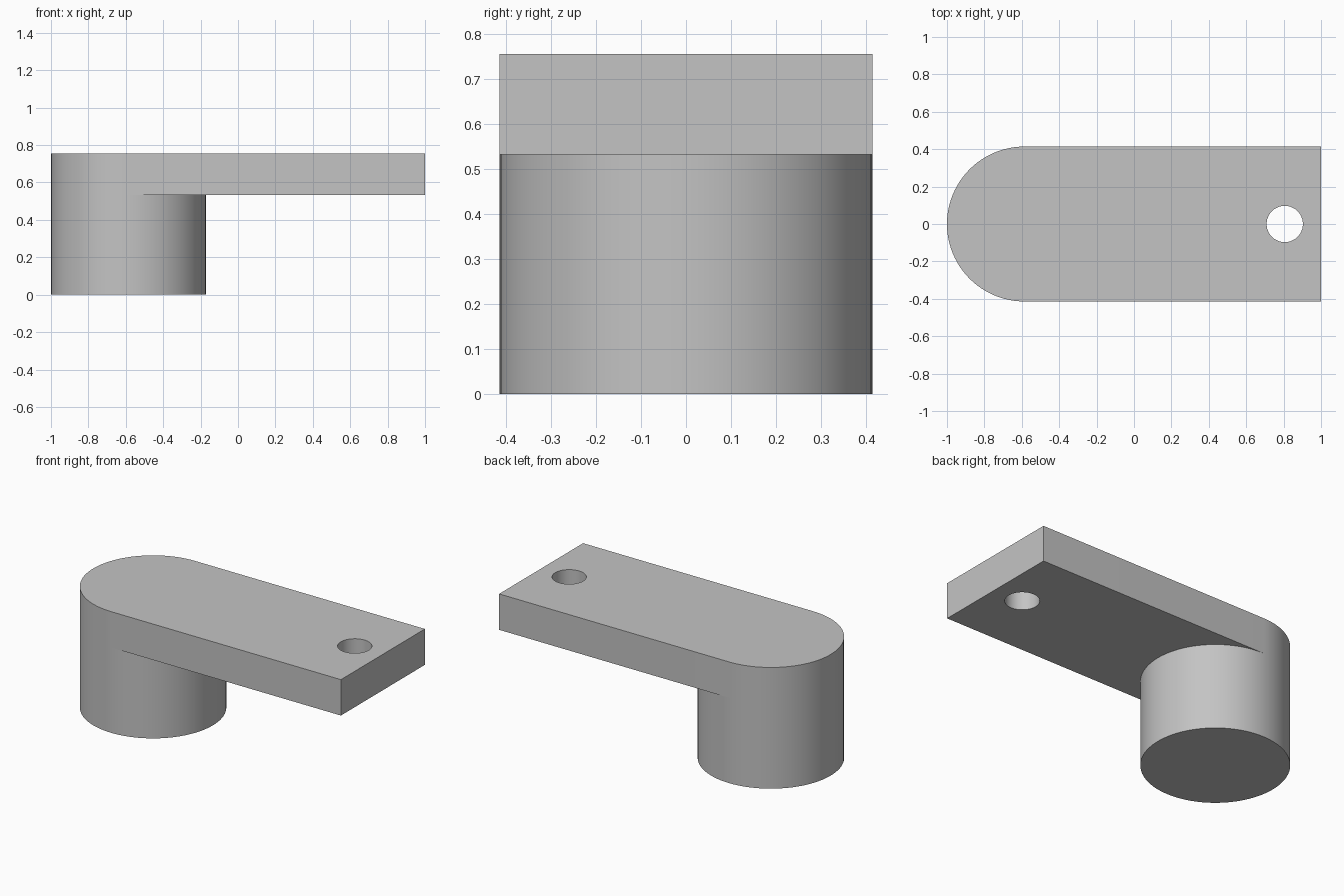
import bpy, bmesh
from math import pi, cos, sin, radians

if "Cube" in bpy.data.objects:
    bpy.data.objects.remove(bpy.data.objects["Cube"], do_unlink=True)

RADIUS, CENTRE_X = 0.414, -0.586      # round end and post
ARM_BOTTOM, TOP = 0.532, 0.756
HOLE_RADIUS, HOLE_X = 0.097, 0.806

grey = bpy.data.materials.new("plain grey")
grey.use_nodes = True
colour = (0.55, 0.55, 0.55, 1)
grey.diffuse_color = colour
grey.node_tree.nodes["Principled BSDF"].inputs["Base Color"].default_value = colour


def arc(x, radius, start, end, steps):
    """Points along an arc centred on (x, 0)."""
    angles = [start + (end - start) * i / steps for i in range(steps + 1)]
    return [(x + radius * cos(a), radius * sin(a)) for a in angles]


def plate(name, outlines, bottom, top):
    """Extrude closed outlines; an inner outline becomes a hole."""
    curve = bpy.data.curves.new(name, "CURVE")
    curve.dimensions = "2D"
    curve.fill_mode = "BOTH"
    curve.extrude = (top - bottom) / 2
    for points in outlines:
        spline = curve.splines.new("POLY")
        spline.points.add(len(points) - 1)
        for p, (x, y) in zip(spline.points, points):
            p.co = (x, y, 0, 1)
        spline.use_cyclic_u = True
    obj = bpy.data.objects.new(name, curve)
    obj.location.z = (bottom + top) / 2
    bpy.context.collection.objects.link(obj)
    bpy.ops.object.select_all(action="DESELECT")
    obj.select_set(True)
    bpy.context.view_layer.objects.active = obj
    bpy.ops.object.convert(target="MESH")
    obj = bpy.context.object
    # Weld caps to sides
    bm = bmesh.new()
    bm.from_mesh(obj.data)
    bmesh.ops.remove_doubles(bm, verts=bm.verts, dist=0.0001)
    bmesh.ops.recalc_face_normals(bm, faces=bm.faces)
    bmesh.ops.dissolve_limit(bm, angle_limit=radians(0.5), verts=bm.verts, edges=bm.edges)
    bm.to_mesh(obj.data)
    bm.free()
    obj.data.materials.clear()
    obj.data.materials.append(grey)
    bpy.ops.object.shade_smooth_by_angle(angle=radians(30))
    return obj


# Arm: rounded at one end, square at the other, with a through hole
arm_outline = arc(CENTRE_X, RADIUS, pi / 2, 3 * pi / 2, 48) + [(1, -RADIUS), (1, RADIUS)]
hole_outline = arc(HOLE_X, HOLE_RADIUS, 0, 2 * pi, 48)[:-1]
plate("arm", [arm_outline, hole_outline], ARM_BOTTOM, TOP)

# Round post under the rounded end
plate("post", [arc(CENTRE_X, RADIUS, 0, 2 * pi, 96)[:-1]], 0, ARM_BOTTOM)
